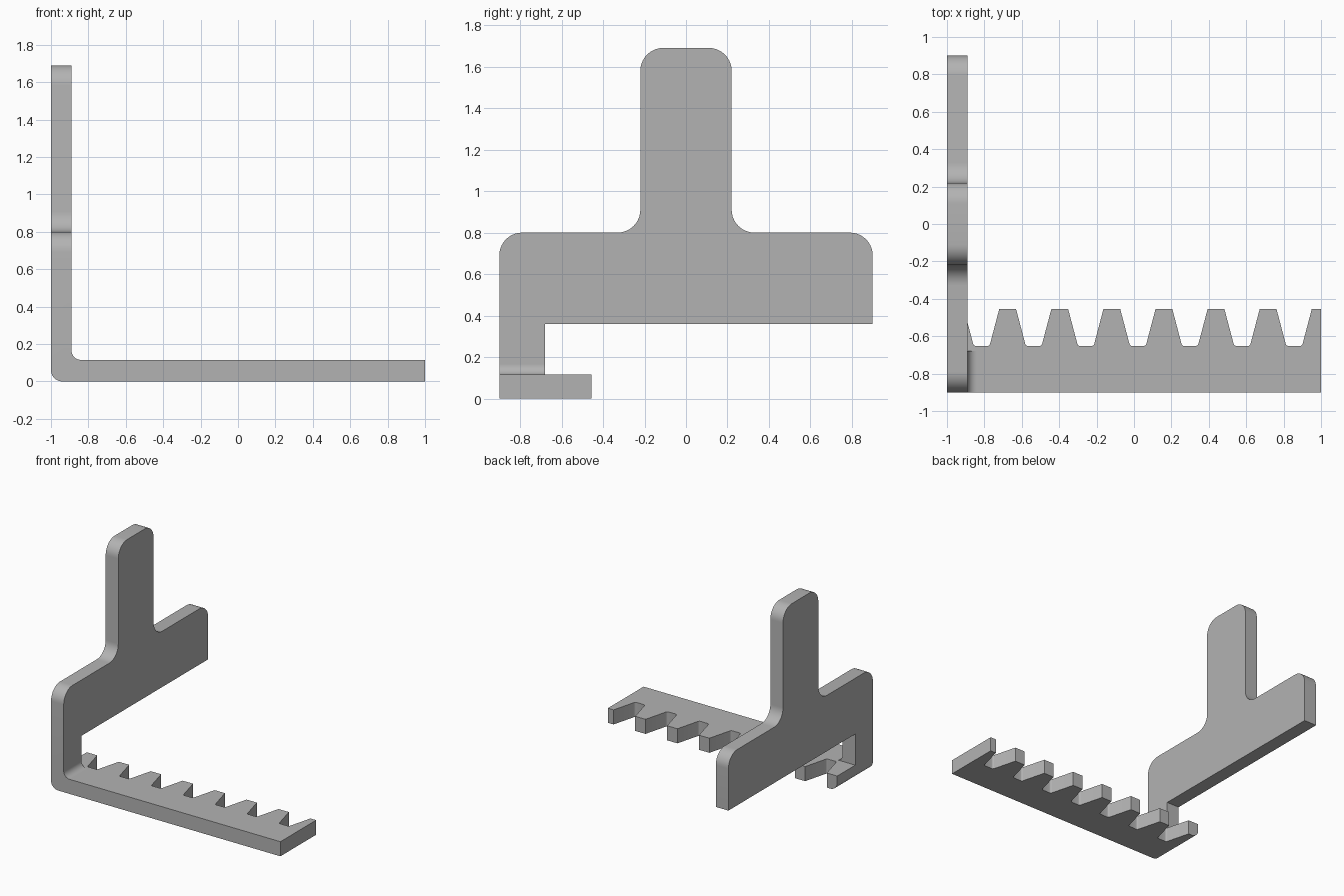
import bpy, bmesh, math
from mathutils import Vector

if "Cube" in bpy.data.objects:
    bpy.data.objects.remove(bpy.data.objects["Cube"], do_unlink=True)

grey = bpy.data.materials.new("plain grey")
grey.use_nodes = True
grey.diffuse_color = (0.45, 0.45, 0.45, 1)
grey.node_tree.nodes["Principled BSDF"].inputs["Base Color"].default_value = (0.45, 0.45, 0.45, 1)


def rounded(corners, steps=10):
    """Outline from (u, v, radius) corners, each rounded by a tangent arc."""
    out = []
    for i, (u, v, r) in enumerate(corners):
        p = Vector((u, v))
        if r == 0:
            out.append(p)
            continue
        a = (Vector(corners[i - 1][:2]) - p).normalized()
        b = (Vector(corners[(i + 1) % len(corners)][:2]) - p).normalized()
        half = a.angle(b) / 2
        centre = p + (a + b).normalized() * r / math.sin(half)
        start = p + a * r / math.tan(half) - centre
        sweep = math.pi - 2 * half
        side = 1 if a.x * b.y - a.y * b.x < 0 else -1
        for k in range(steps + 1):
            t = side * sweep * k / steps
            c, s = math.cos(t), math.sin(t)
            out.append(centre + Vector((start.x * c - start.y * s, start.x * s + start.y * c)))
    return out


def extrude(name, outline, place, depth):
    """Solid from an outline; place maps (u, v) to space, depth is the extrusion."""
    bm = bmesh.new()
    face = bm.faces.new([bm.verts.new(place(p.x, p.y)) for p in outline])
    res = bmesh.ops.extrude_face_region(bm, geom=[face])
    moved = [g for g in res["geom"] if isinstance(g, bmesh.types.BMVert)]
    bmesh.ops.translate(bm, verts=moved, vec=depth)
    bmesh.ops.recalc_face_normals(bm, faces=bm.faces)
    mesh = bpy.data.meshes.new(name)
    bm.to_mesh(mesh)
    bm.free()
    mesh.materials.append(grey)
    obj = bpy.data.objects.new(name, mesh)
    bpy.context.collection.objects.link(obj)
    return obj


THICK, INNER, R = 0.11, -0.89, 0.11

# Upright plate with rounded handle tab and a narrow stem down to the rack
plate = extrude("upright_plate", rounded([
    (-0.9, 0.08, 0), (-0.68, 0.08, 0), (-0.68, 0.36, 0), (0.9, 0.36, 0),
    (0.9, 0.8, R), (0.22, 0.8, R), (0.22, 1.69, R),
    (-0.22, 1.69, R), (-0.22, 0.8, R), (-0.9, 0.8, R)]),
    lambda u, v: (-1, u, v), (THICK, 0, 0))

# Toothed rack: tapered teeth at an even pitch, half teeth at both ends
pitch, first, tip, root = 0.2785, -0.954, -0.455, -0.652
edge = [(-1, -0.9, 0), (-1, tip, 0)]
for k in range(8):
    c = first + pitch * k
    if k > 0:
        edge += [(c - 0.097, root, 0.015), (c - 0.045, tip, 0)]
    if k < 7:
        edge += [(c + 0.045, tip, 0), (c + 0.097, root, 0.015)]
edge += [(1, tip, 0), (1, -0.9, 0)]
rack = extrude("toothed_rack", rounded(edge, 4), lambda u, v: (u, v, 0), (0, 0, 0.115))

# Outer bend along the lower edge of the rack
bm = bmesh.new()
bm.from_mesh(rack.data)
bend = [e for e in bm.edges if all(abs(v.co.x + 1) < 1e-4 and abs(v.co.z) < 1e-4 for v in e.verts)]
bmesh.ops.bevel(bm, geom=bend, offset=0.06, segments=10, profile=0.5, affect='EDGES')
bm.to_mesh(rack.data)
bm.free()

# Inner bend fillet between the stem and the rack
fillet = extrude("inner_bend", rounded([
    (INNER - 0.04, 0.08, 0), (INNER + 0.05, 0.08, 0), (INNER + 0.05, 0.115, 0),
    (INNER, 0.115, 0.0499), (INNER, 0.165, 0), (INNER - 0.04, 0.165, 0)]),
    lambda u, v: (u, -0.9, v), (0, 0.22, 0))

# Join the parts into one bent sheet
for part in (plate, fillet):
    mod = rack.modifiers.new("join", 'BOOLEAN')
    mod.operation, mod.solver, mod.object = 'UNION', 'EXACT', part
bpy.ops.object.select_all(action='DESELECT')
rack.select_set(True)
bpy.context.view_layer.objects.active = rack
for mod in list(rack.modifiers):
    bpy.ops.object.modifier_apply(modifier=mod.name)
for part in (plate, fillet):
    bpy.data.objects.remove(part, do_unlink=True)
rack.name = "bent_rack_bracket"
bpy.ops.object.shade_smooth_by_angle(angle=math.radians(30))
